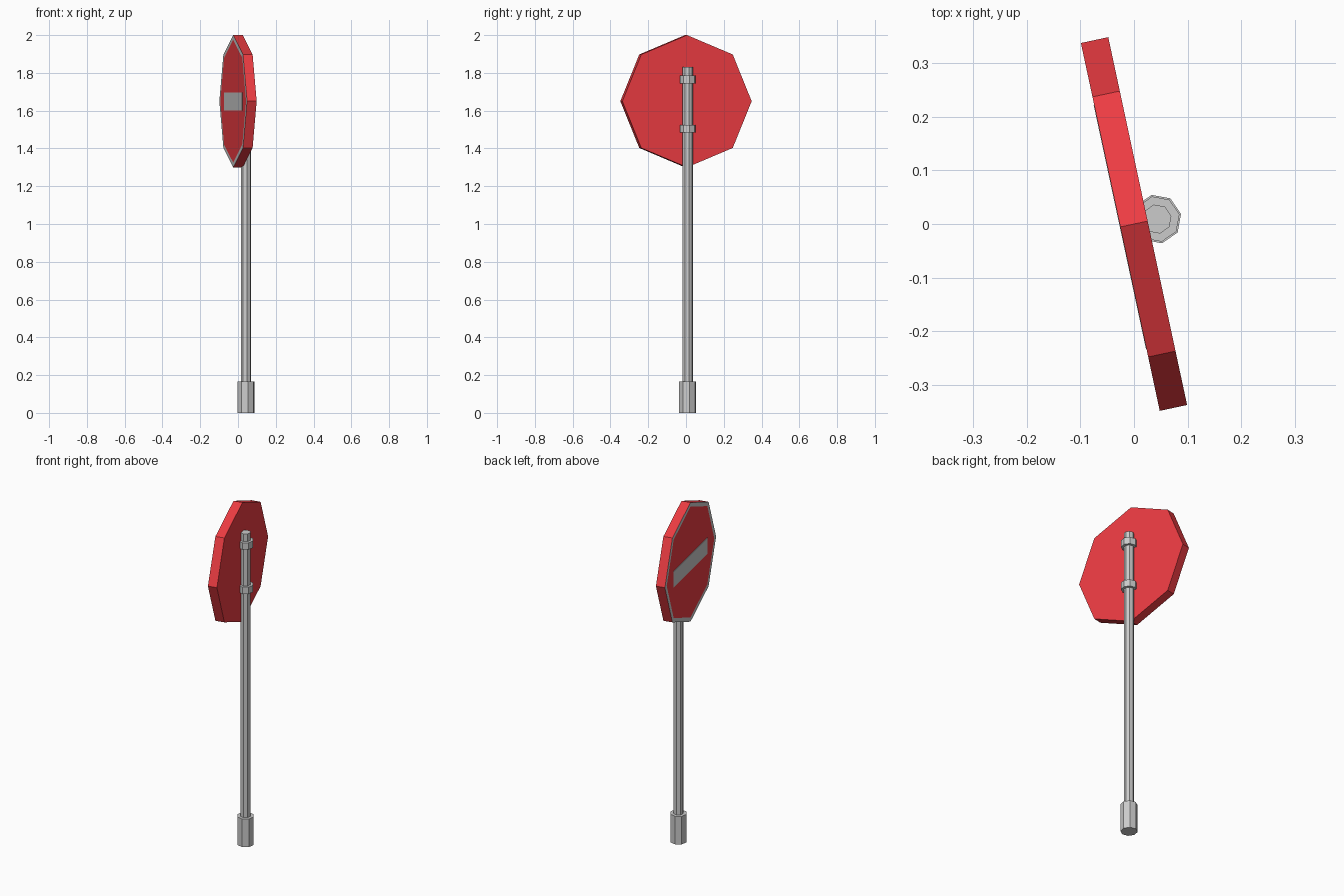
import bpy, bmesh
from math import radians
from mathutils import Matrix

if "Cube" in bpy.data.objects:
    bpy.data.objects.remove(bpy.data.objects["Cube"])

TURN = Matrix.Rotation(radians(12.1), 4, 'Z')   # whole sign is turned slightly
POST_X = 0.0435                                 # post sits behind the plate


def material(name, color):
    m = bpy.data.materials.new(name)
    m.diffuse_color = color
    m.use_nodes = True
    m.node_tree.nodes["Principled BSDF"].inputs["Base Color"].default_value = m.diffuse_color
    return m


def finish(name, bm, mats=()):
    bmesh.ops.transform(bm, matrix=TURN, verts=bm.verts)
    bmesh.ops.recalc_face_normals(bm, faces=bm.faces)
    me = bpy.data.meshes.new(name)
    bm.to_mesh(me)
    bm.free()
    for m in mats:
        me.materials.append(m)
    ob = bpy.data.objects.new(name, me)
    bpy.context.collection.objects.link(ob)
    return ob


def octagon(bm, radius, depth, matrix):
    bmesh.ops.create_cone(bm, cap_ends=True, segments=8, radius1=radius,
                          radius2=radius, depth=depth, matrix=matrix)


def post_part(name, radius, z0, z1):
    bm = bmesh.new()
    octagon(bm, radius, z1 - z0, Matrix.Translation((POST_X, 0, (z0 + z1) / 2)))
    return finish(name, bm)


red = material("sign_red", (0.85, 0.045, 0.055, 1))
grey = material("sign_grey", (0.7, 0.7, 0.7, 1))

# Octagonal plate with a grey rim around the red face
bm = bmesh.new()
octagon(bm, 0.35, 0.052,
        Matrix.Translation((0, 0, 1.65)) @ Matrix.Rotation(radians(90), 4, 'Y'))
bm.normal_update()
front = min(bm.faces, key=lambda f: f.calc_center_median().x)
rim = bmesh.ops.inset_region(bm, faces=[front], thickness=0.025)["faces"]
for f in rim:
    f.material_index = 1
finish("sign_plate", bm, (red, grey))

# Horizontal bar on the plate face
bm = bmesh.new()
bmesh.ops.create_cube(bm, size=1, matrix=Matrix.Translation((-0.0255, 0, 1.648))
                      @ Matrix.Diagonal((0.003, 0.465, 0.095, 1)))
finish("sign_bar", bm, (grey,))

# Post, base sleeve and the two clamps
post_part("post", 0.0275, 0.0, 1.83)
post_part("base_sleeve", 0.046, 0.0, 0.165)
for name, z in (("lower_clamp", 1.505), ("upper_clamp", 1.765)):
    post_part(name, 0.043, z - 0.02, z + 0.02)
